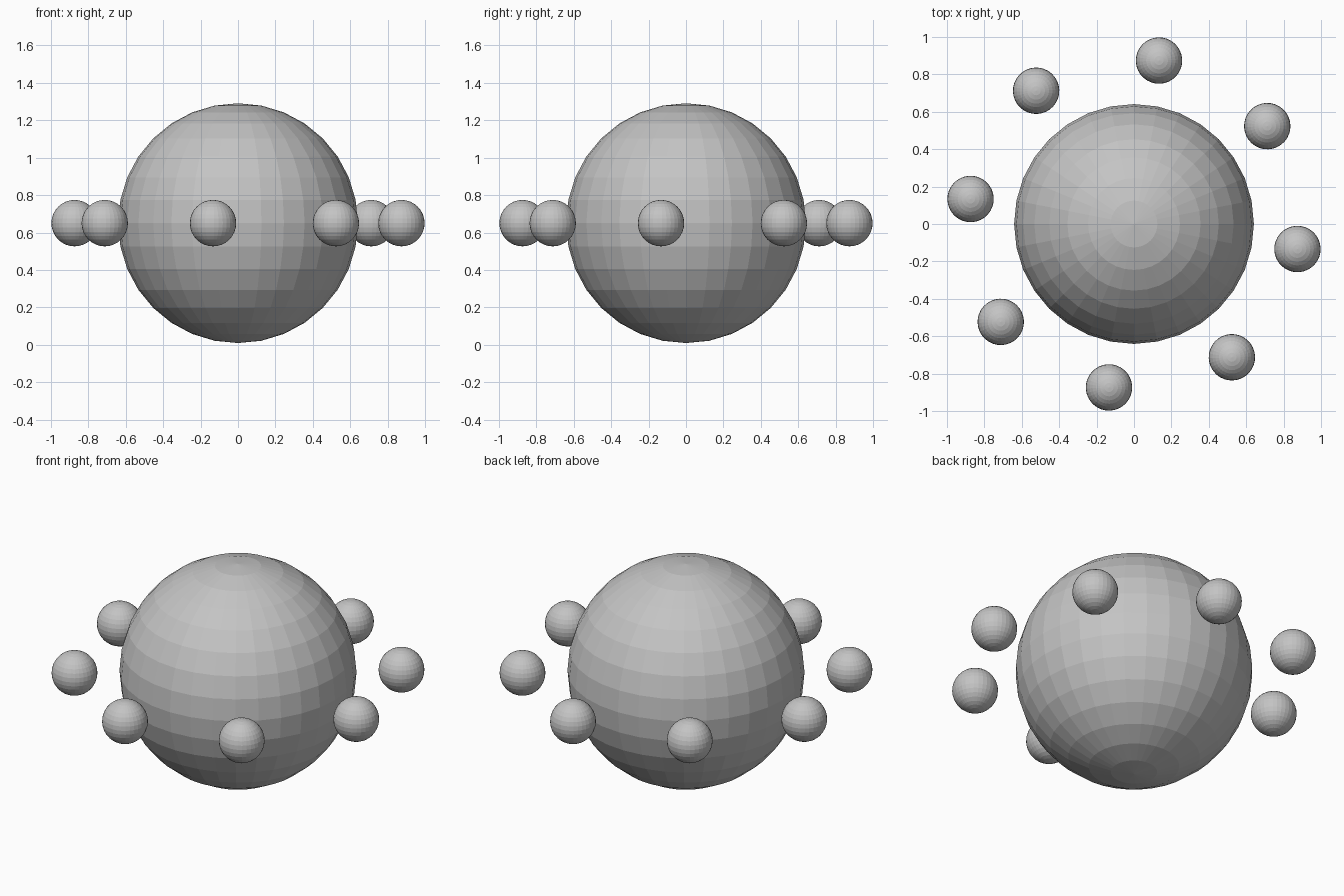
import bpy
import math

if "Cube" in bpy.data.objects:
    bpy.data.objects.remove(bpy.data.objects["Cube"])

CENTRE_Z = 0.65
RING_RADIUS = 0.884
START_ANGLE = math.radians(-8.7)

grey = bpy.data.materials.new("plain_grey")
grey.diffuse_color = (0.55, 0.55, 0.55, 1.0)
grey.use_nodes = True
grey.node_tree.nodes["Principled BSDF"].inputs["Base Color"].default_value = grey.diffuse_color


def ball(name, radius, x, y, turn=0.0):
    """Flat-shaded UV sphere level with the ring."""
    bpy.ops.mesh.primitive_uv_sphere_add(
        segments=32, ring_count=16, radius=radius,
        location=(x, y, CENTRE_Z), rotation=(0, 0, turn))
    obj = bpy.context.object
    obj.name = name
    obj.data.materials.append(grey)
    return obj


# Large central ball
ball("central_ball", 0.641, 0, 0)

# Eight small balls floating in a ring around it
for i in range(8):
    a = START_ANGLE + i * math.pi / 4
    ball(f"ring_ball_{i + 1}", 0.124,
         RING_RADIUS * math.cos(a), RING_RADIUS * math.sin(a), a)
